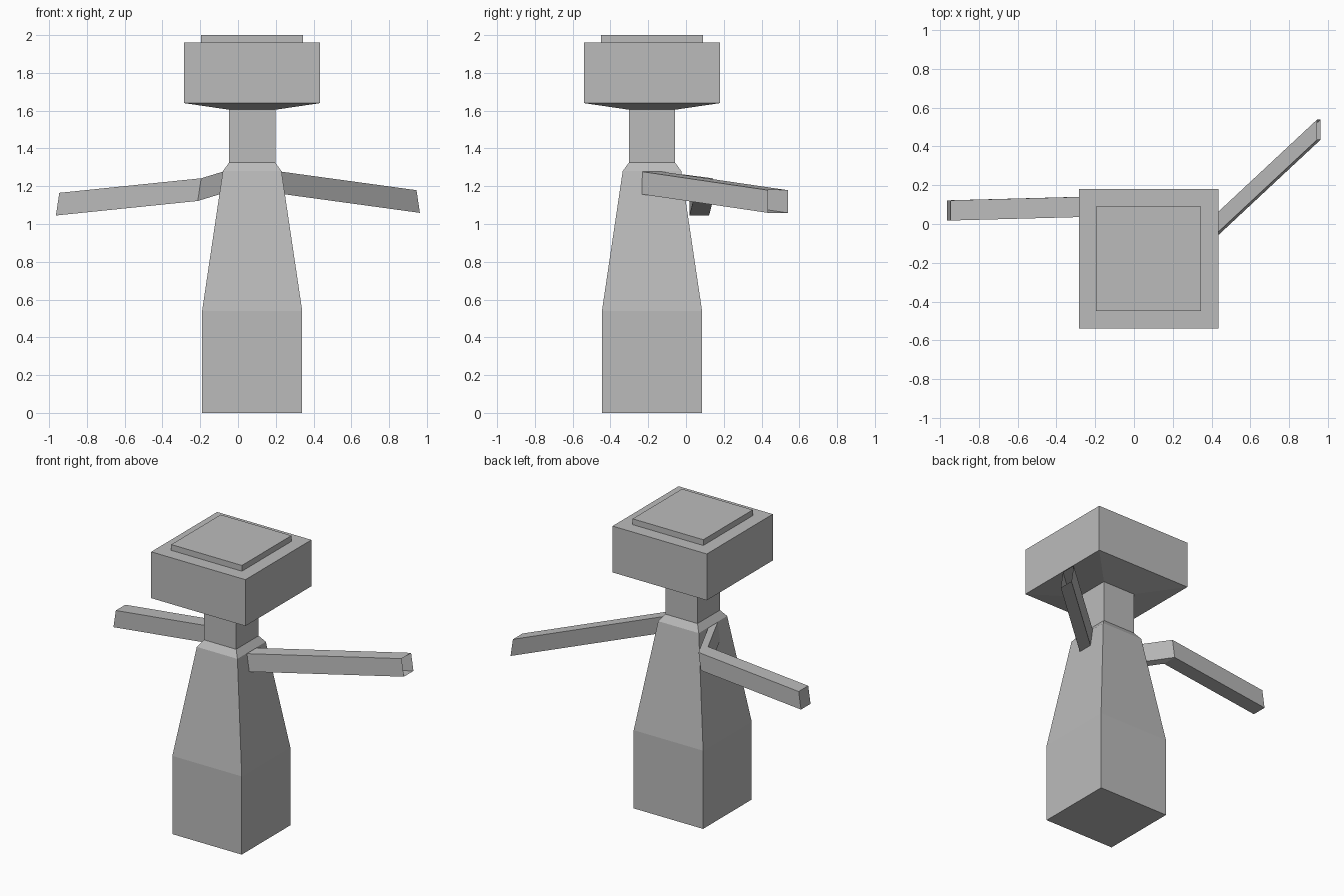
import bpy
import bmesh
from mathutils import Vector

cube = bpy.data.objects.get("Cube")
if cube:
    bpy.data.objects.remove(cube, do_unlink=True)

GREY = (0.5, 0.5, 0.5, 1)
mat = bpy.data.materials.new("plain grey")
mat.use_nodes = True
mat.diffuse_color = GREY
bsdf = mat.node_tree.nodes["Principled BSDF"]
bsdf.inputs["Base Color"].default_value = GREY
bsdf.inputs["Roughness"].default_value = 0.8

CX, CY = 0.075, -0.18  # axis of the figure


def loft(name, rings, cap_start=True, cap_end=True):
    """Skin a row of four-cornered rings into a flat-shaded part."""
    bm = bmesh.new()
    loops = [[bm.verts.new(p) for p in ring] for ring in rings]
    for a, b in zip(loops, loops[1:]):
        for i in range(4):
            j = (i + 1) % 4
            bm.faces.new((a[i], a[j], b[j], b[i]))
    if cap_start:
        bm.faces.new(loops[0][::-1])
    if cap_end:
        bm.faces.new(loops[-1])
    bmesh.ops.recalc_face_normals(bm, faces=bm.faces)
    mesh = bpy.data.meshes.new(name)
    bm.to_mesh(mesh)
    bm.free()
    mesh.materials.append(mat)
    obj = bpy.data.objects.new(name, mesh)
    bpy.context.collection.objects.link(obj)
    return obj


def square(half, z):
    return [(CX + sx * half, CY + sy * half, z)
            for sx, sy in ((-1, -1), (1, -1), (1, 1), (-1, 1))]


def arm(name, side, steps, cap_end):
    """Sweep the shoulder section, which leans with the body wall."""
    top, low = CX + side * 0.155, CX + side * 0.173
    base = [Vector(p) for p in ((low, CY - 0.052, 1.157), (low, CY + 0.052, 1.157),
                                (top, CY + 0.052, 1.277), (top, CY - 0.052, 1.277))]
    rings = [base] + [[p + Vector(s) for p in base] for s in steps]
    return loft(name, rings, False, cap_end)


# Body, shoulders and neck
loft("body", [square(h, z) for h, z in (
    (0.265, 0), (0.265, 0.54), (0.155, 1.28), (0.1225, 1.325), (0.1225, 1.605))],
    cap_end=False)

# Head with a shallow tapered underside and a raised crown plate
loft("head", [square(h, z) for h, z in (
    (0.1225, 1.605), (0.36, 1.64), (0.36, 1.96), (0.27, 1.96), (0.27, 2.0))],
    cap_start=False)

# Arms: a straight one with an open end, and one bent at the elbow
arm("left_arm", 1, [(0.715, 0.667, -0.098)], False)
arm("right_arm", -1, [(-0.115, 0.27, -0.035), (-0.866, 0.25, -0.112)], True)
